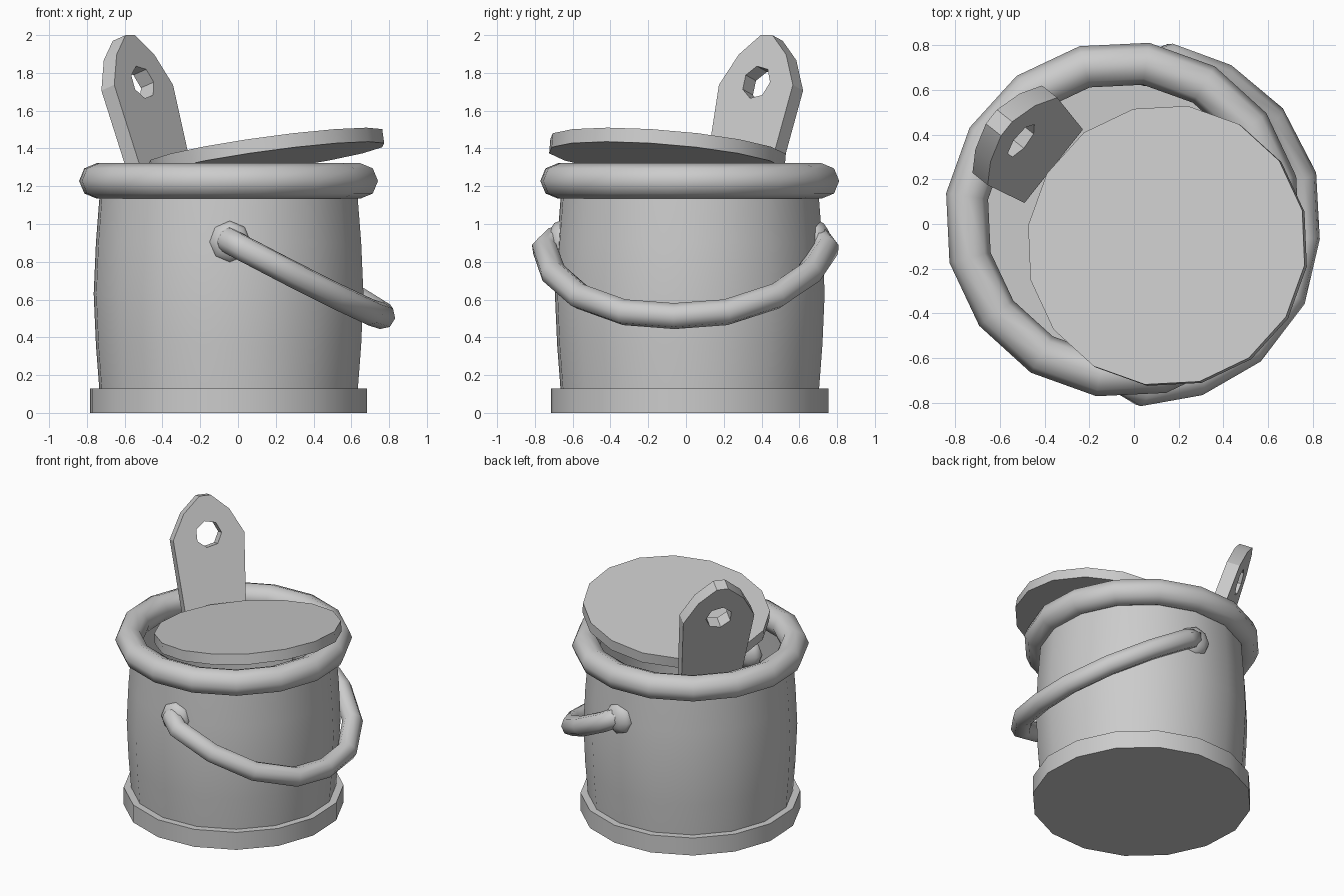
import bpy, math
from mathutils import Matrix, Vector

if "Cube" in bpy.data.objects:
    bpy.data.objects.remove(bpy.data.objects["Cube"])

CX, CY, SIDES = -0.05, 0.02, 16
TURN = math.radians(14)


def finish(obj, name, angle=40):
    obj.name = name
    bpy.ops.object.select_all(action='DESELECT')
    obj.select_set(True)
    bpy.context.view_layer.objects.active = obj
    bpy.ops.object.shade_smooth_by_angle(angle=math.radians(angle))
    return obj


def lathe(name, profile, closed=False):
    """Revolve (radius, z) points around the bucket axis."""
    verts, faces, n = [], [], len(profile)
    for i in range(SIDES):
        a = TURN + 2 * math.pi * i / SIDES
        verts += [(CX + r * math.cos(a), CY + r * math.sin(a), z) for r, z in profile]
        j = (i + 1) % SIDES
        for k in range(n if closed else n - 1):
            m = (k + 1) % n
            faces.append((i * n + k, j * n + k, j * n + m, i * n + m))
    mesh = bpy.data.meshes.new(name)
    mesh.from_pydata(verts, [], faces)
    obj = bpy.data.objects.new(name, mesh)
    bpy.context.collection.objects.link(obj)
    return finish(obj, name, 50)


def poly_curve(name, splines, dims, cyclic):
    curve = bpy.data.curves.new(name, 'CURVE')
    curve.dimensions = dims
    for pts in splines:
        s = curve.splines.new('POLY')
        s.points.add(len(pts) - 1)
        for p, co in zip(s.points, pts):
            p.co = (*co, 1)
        s.use_cyclic_u = cyclic
    obj = bpy.data.objects.new(name, curve)
    bpy.context.collection.objects.link(obj)
    return obj


def to_mesh(obj):
    bpy.ops.object.select_all(action='DESELECT')
    obj.select_set(True)
    bpy.context.view_layer.objects.active = obj
    bpy.ops.object.convert(target='MESH')
    return bpy.context.object


# Bulged body, open at the top under the rim
lathe("bucket_body", [(0.69, 0.10), (0.71, 0.36), (0.722, 0.63), (0.71, 0.90), (0.685, 1.22)])

# Foot band with solid floor
bpy.ops.mesh.primitive_cylinder_add(vertices=SIDES, radius=0.742, depth=0.13,
                                    location=(CX, CY, 0.065), rotation=(0, 0, TURN))
finish(bpy.context.object, "bucket_base")

# Rounded rim
lathe("bucket_rim", [(0.705 + 0.095 * math.cos(k * math.pi / 4),
                      1.228 + 0.094 * math.sin(k * math.pi / 4)) for k in range(8)], True)

# Tilted lid
bpy.ops.mesh.primitive_cylinder_add(vertices=SIDES, radius=0.632, depth=0.075)
lid = bpy.context.object
lid.matrix_world = (Matrix.Translation((0.15, -0.098, 1.373))
                    @ Matrix.Rotation(math.radians(-31), 4, 'Z')
                    @ Matrix.Rotation(math.radians(-9.1), 4, 'Y'))
finish(lid, "lid")

# Upright tab with a hole, leaning outwards
half = [(0.21, -0.12), (0.25, 0.43), (0.16, 0.60), (0.04, 0.708)]
outline = [(x, y, 0) for x, y in half] + [(-x, y, 0) for x, y in reversed(half)]
hole = [(0.092 * math.cos(2 * math.pi * k / 7), 0.445 + 0.092 * math.sin(2 * math.pi * k / 7), 0)
        for k in range(7)]
tab = poly_curve("tab", [outline, hole], '2D', True)
tab.data.fill_mode = 'BOTH'
tab.data.extrude = 0.046
a, lean = math.radians(51.5), math.radians(19)
w = Vector((math.cos(a), math.sin(a), 0))
out = Vector((-math.sin(a), math.cos(a), 0))
up = out * math.sin(lean) + Vector((0, 0, math.cos(lean)))
nrm = w.cross(up)
origin = Vector((-0.39, 0.283, 1.33)) - nrm * 0.046
tab.matrix_world = Matrix.Translation(origin) @ Matrix((w, up, nrm)).transposed().to_4x4()
finish(to_mesh(tab), "tab", 30)

# Carrying handle, swung down to the right
side = [(0.64, 0.0), (0.71, 0.015), (0.748, 0.11), (0.68, 0.385), (0.52, 0.645), (0.27, 0.825)]
path = side + [(0, 0.868)] + [(-v, u) for v, u in reversed(side)]
t, drop = math.radians(85), math.radians(28)
axis = Vector((math.cos(t), math.sin(t), 0))
reach = Vector((math.sin(t) * math.cos(drop), -math.cos(t) * math.cos(drop), -math.sin(drop)))
mid = Vector((0.0, 0.005, 0.92))
handle = poly_curve("handle", [[mid + axis * v + reach * u for v, u in path]], '3D', False)
handle.data.bevel_depth = 0.07
handle.data.bevel_resolution = 2
handle.data.use_fill_caps = True
finish(to_mesh(handle), "handle", 60)

# Handle mounts on both sides
for name, deg in (("front_mount", -89.5), ("back_mount", 81)):
    b = math.radians(deg)
    bpy.ops.mesh.primitive_uv_sphere_add(segments=8, ring_count=6, radius=1)
    m = bpy.context.object
    m.matrix_world = (Matrix.Translation((CX + 0.68 * math.cos(b), CY + 0.68 * math.sin(b), 0.905))
                      @ Matrix.Rotation(b, 4, 'Z') @ Matrix.Rotation(math.pi / 2, 4, 'Y')
                      @ Matrix.Diagonal((0.115, 0.115, 0.075, 1)))
    finish(m, name, 60)
